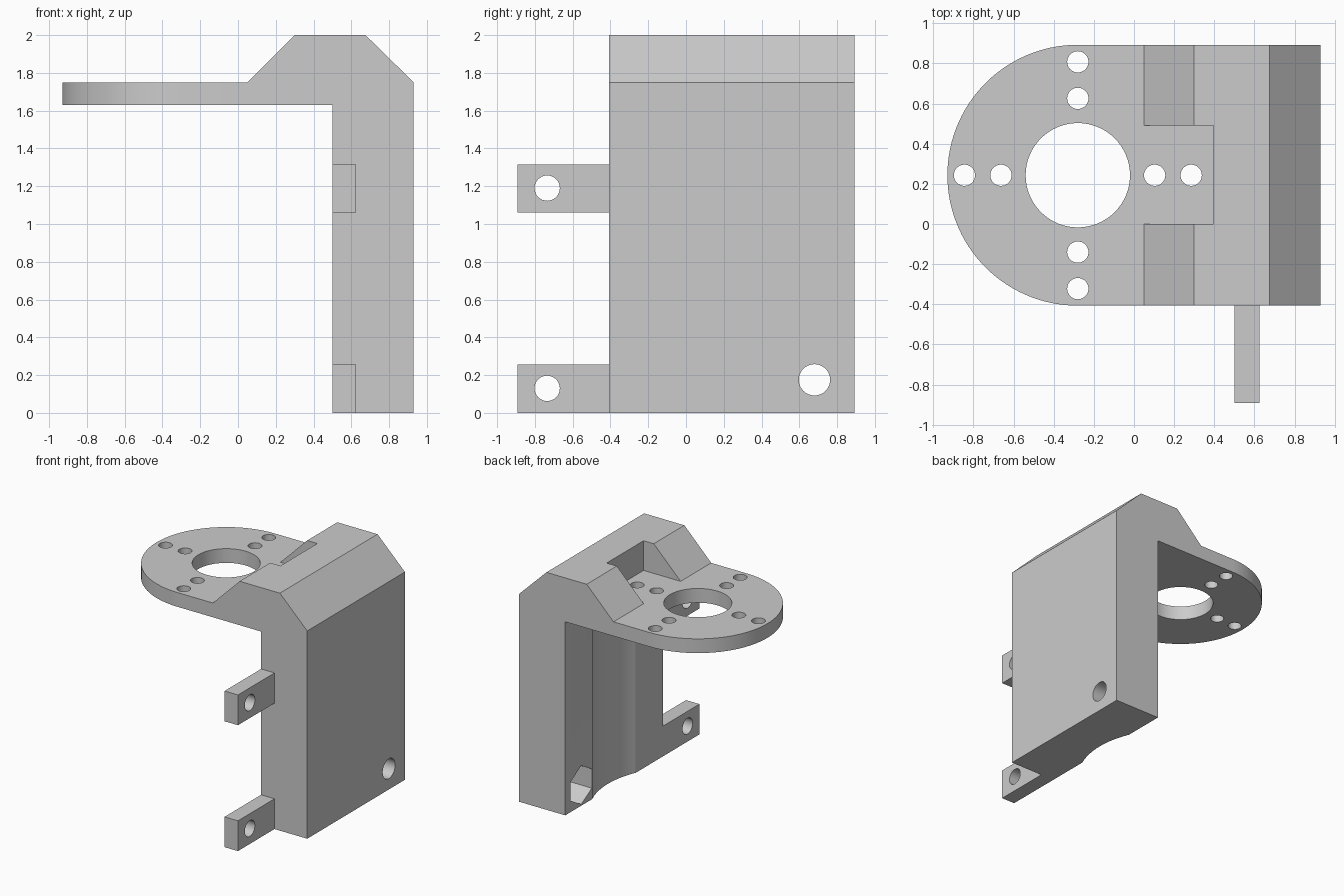
import bpy
import bmesh
from math import pi, sin, cos, radians
from mathutils import Vector

cube = bpy.data.objects.get("Cube")
if cube:
    bpy.data.objects.remove(cube, do_unlink=True)

grey = bpy.data.materials.new("plain grey")
grey.use_nodes = True
grey.diffuse_color = (0.6, 0.6, 0.6, 1)
grey.node_tree.nodes["Principled BSDF"].inputs["Base Color"].default_value = (0.6, 0.6, 0.6, 1)


def prism(name, points, offset):
    """Extrude a closed outline of 3D points along an offset."""
    bm = bmesh.new()
    face = bm.faces.new([bm.verts.new(p) for p in points])
    moved = bmesh.ops.extrude_face_region(bm, geom=[face])["geom"]
    verts = [v for v in moved if isinstance(v, bmesh.types.BMVert)]
    bmesh.ops.translate(bm, verts=verts, vec=offset)
    bmesh.ops.recalc_face_normals(bm, faces=bm.faces)
    mesh = bpy.data.meshes.new(name)
    bm.to_mesh(mesh)
    bm.free()
    mesh.materials.append(grey)
    obj = bpy.data.objects.new(name, mesh)
    bpy.context.collection.objects.link(obj)
    return obj


def box(name, x0, x1, y0, y1, z0, z1):
    base = [(x0, y0, z0), (x1, y0, z0), (x1, y1, z0), (x0, y1, z0)]
    return prism(name, base, (0, 0, z1 - z0))


def rod(center, radius, length, axis="z", sides=32):
    """Round or polygonal cutter that starts at center and runs along +axis."""
    points = []
    for i in range(sides):
        a = 2 * pi * i / sides
        u, v = radius * cos(a), radius * sin(a)
        points.append(Vector(center) + Vector((u, v, 0) if axis == "z" else (0, v, u)))
    return prism("cutter", points, (0, 0, length) if axis == "z" else (length, 0, 0))


def combine(obj, cutter, operation="DIFFERENCE"):
    """Apply a boolean and discard its helper."""
    cutter.hide_render = True
    mod = obj.modifiers.new("cut", "BOOLEAN")
    mod.operation, mod.solver, mod.object = operation, "EXACT", cutter
    graph = bpy.context.evaluated_depsgraph_get()
    mesh = bpy.data.meshes.new_from_object(obj.evaluated_get(graph))
    obj.modifiers.clear()
    obj.data = mesh
    bpy.data.objects.remove(cutter, do_unlink=True)


# Main bracket: side profile trimmed to a plan with one rounded end
PLATE_X, PLATE_Y, PLATE_R = -0.28, 0.243, 0.65
profile = [(0.5, 0), (0.93, 0), (0.93, 1.75), (0.675, 2), (0.3, 2), (0.05, 1.75),
           (-1.1, 1.75), (-1.1, 1.63), (0.5, 1.63)]
bracket = prism("bracket", [(x, -0.6, z) for x, z in profile], (0, 1.7, 0))
plan = [(PLATE_X + PLATE_R * cos(radians(a)), PLATE_Y + PLATE_R * sin(radians(a)), -0.2)
        for a in range(90, 271, 3)]
plan += [(1.2, PLATE_Y - PLATE_R, -0.2), (1.2, PLATE_Y + PLATE_R, -0.2)]
combine(bracket, prism("cutter", plan, (0, 0, 2.5)), "INTERSECT")

# Pocket in the sloped head
combine(bracket, box("cutter", 0, 0.395, 0, 0.492, 1.75, 2.2))

# Shallow round channel down the inner face of the post
combine(bracket, rod((-0.17, PLATE_Y, -0.1), 0.73, 1.73, sides=96))

# Centre opening and four pairs of screw holes
combine(bracket, rod((PLATE_X, PLATE_Y, 1.5), 0.26, 0.4, sides=64))
for dx, dy in ((1, 0), (-1, 0), (0, 1), (0, -1)):
    for r in (0.383, 0.565):
        combine(bracket, rod((PLATE_X + r * dx, PLATE_Y + r * dy, 1.5), 0.053, 0.4))

# Bolt hole through the post with a hexagonal nut recess
combine(bracket, rod((0.3, 0.68, 0.175), 0.083, 0.8, "x"))
combine(bracket, rod((0.4, 0.68, 0.175), 0.162, 0.36, "x", 6))

# Two drilled side lugs
parts = [bracket]
for name, z in (("lower_lug", 0), ("upper_lug", 1.06)):
    lug = box(name, 0.5, 0.625, -0.893, PLATE_Y - PLATE_R, z, z + 0.255)
    combine(lug, rod((0.3, -0.735, z + 0.13), 0.067, 0.5, "x"))
    parts.append(lug)

for obj in bpy.context.selected_objects:
    obj.select_set(False)
for obj in parts:
    obj.select_set(True)
bpy.context.view_layer.objects.active = bracket
bpy.ops.object.shade_smooth_by_angle(angle=radians(30))
